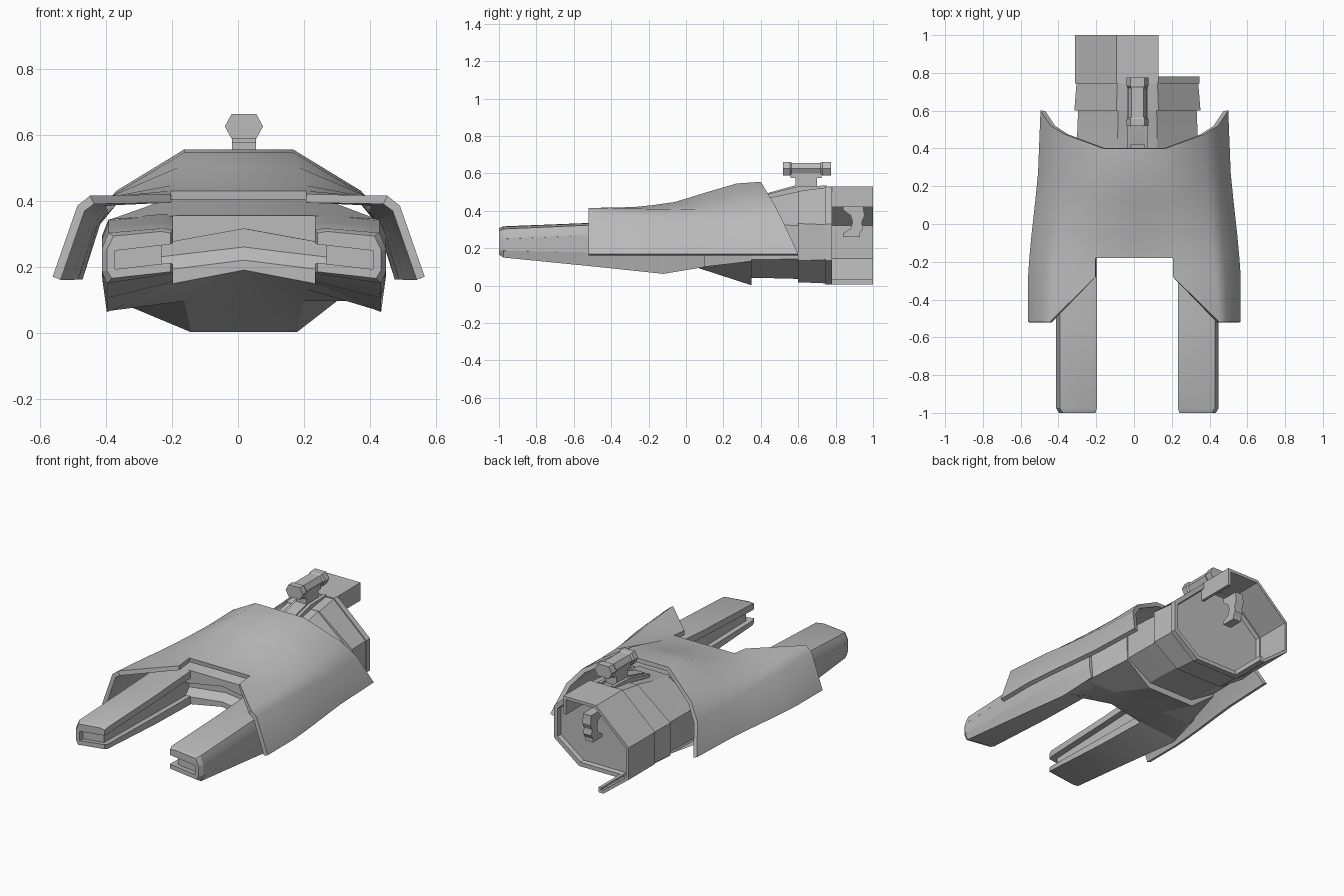
import bpy, bmesh, math

if "Cube" in bpy.data.objects:
    bpy.data.objects.remove(bpy.data.objects["Cube"])

CX = 0.018  # hull centreline

grey = bpy.data.materials.new("hull_grey")
grey.use_nodes = True
COLOR = (0.5, 0.5, 0.5, 1)
grey.diffuse_color = COLOR
grey.node_tree.nodes["Principled BSDF"].inputs["Base Color"].default_value = COLOR


def finish(name, bm, smooth=25, mirror=False, cx=CX, thick=0):
    """Make the object, apply mirror and thickness, then shade it."""
    mesh = bpy.data.meshes.new(name)
    bm.to_mesh(mesh)
    bm.free()
    mesh.materials.append(grey)
    obj = bpy.data.objects.new(name, mesh)
    bpy.context.collection.objects.link(obj)
    obj.location.x = cx
    if mirror:
        obj.modifiers.new("Mirror", "MIRROR").use_clip = True
    if thick:
        mod = obj.modifiers.new("Thickness", "SOLIDIFY")
        mod.thickness, mod.offset, mod.use_even_offset = thick, -1, True
    if obj.modifiers:
        graph = bpy.context.evaluated_depsgraph_get()
        mesh = bpy.data.meshes.new_from_object(obj.evaluated_get(graph))
        obj.modifiers.clear()
        obj.data = mesh
    mesh.shade_smooth()
    mesh.set_sharp_from_angle(angle=math.radians(smooth))
    return obj


def loft(name, rows, **kw):
    """Skin a series of closed rings and cap both ends."""
    bm = bmesh.new()
    rings = [[bm.verts.new(p) for p in row] for row in rows]
    for a, b in zip(rings, rings[1:]):
        for i in range(len(a)):
            k = (i + 1) % len(a)
            bm.faces.new((a[i], a[k], b[k], b[i]))
    bm.faces.new(rings[0])
    bm.faces.new(rings[-1])
    bmesh.ops.recalc_face_normals(bm, faces=bm.faces[:])
    return finish(name, bm, **kw)


def ring(y, half):
    """Full cross-section from its +x half, listed bottom to top."""
    pts = [(x, y, z) for x, z in half]
    return pts + [(-x, y, z) for x, z in reversed(half) if x > 0]


def octagon(inset=0, top=0.53, bottom=0.005):
    return [(0.16 - inset / 2, bottom), (0.33 - inset, 0.135 + inset / 2),
            (0.33 - inset, 0.33 - inset / 2), (0.11 - inset / 2, top)]


def box(name, x0, x1, y0, y1, z0, z1, **kw):
    return loft(name, [[(x0, y, z0), (x1, y, z0), (x1, y, z1), (x0, y, z1)]
                       for y in (y0, y1)], **kw)


# Cowl: half grid from centre to lower edge, with a forked front opening
SECTIONS = [
    (-0.52, [(0, .415), (.21, .415), (.45, .415), (.488, .385), (.563, .17)]),
    (-0.28, [(0, .42), (.205, .42), (.43, .412), (.48, .375), (.563, .17)]),
    (-0.18, [(0, .43), (.205, .43), (.42, .41), (.475, .37), (.556, .17)]),
    (-0.06, [(0, .447), (.2, .447), (.41, .408), (.465, .36), (.545, .17)]),
    (0.12, [(0, .502), (.18, .502), (.395, .41), (.455, .35), (.525, .17)]),
    (0.27, [(0, .546), (.165, .546), (.383, .415), (.45, .34), (.51, .17)]),
]
bm = bmesh.new()
grid = [[bm.verts.new((x, y, z)) for x, z in pts] for y, pts in SECTIONS]
# The trailing edge sweeps backward toward its lower corners
grid.append([bm.verts.new(p) for p in (
    (0, .4, .555), (.165, .4, .555), (.37, .475, .43), (.443, .52, .34), (.497, .6, .17))])
for r in range(len(grid) - 1):
    for c in range(4):
        if (r < 2 and c == 0) or (r == 0 and c == 1):
            continue
        bm.faces.new((grid[r][c], grid[r][c + 1], grid[r + 1][c + 1], grid[r + 1][c]))
bm.faces.new((grid[1][1], grid[0][2], grid[1][2]))
for v in [v for v in bm.verts if not v.link_faces]:
    bm.verts.remove(v)
bmesh.ops.recalc_face_normals(bm, faces=bm.faces[:])
if sum(f.normal.z for f in bm.faces) < 0:
    bmesh.ops.reverse_faces(bm, faces=bm.faces[:])
finish("cowl", bm, smooth=40, mirror=True, cx=0.002, thick=0.026)

# Fork prongs: an upper slab, a recessed core and a lower slab on each side
STATIONS = [  # y, inner x, outer x, top in/out, recess top/bottom, bottom in/out
    (-1.0, .222, .415, .302, .285, .268, .212, .185, .165),
    (-0.975, .215, .43, .312, .295, .272, .208, .18, .15),
    (-0.52, .215, .43, .33, .315, .29, .2, .155, .105),
    (-0.12, .215, .43, .355, .335, .31, .195, .145, .063),
    (0.1, .215, .4, .36, .34, .31, .19, .14, .1),
]
upper, core, lower = [], [], []
for y, xi, xo, ti, to, rt, rb, bi, bo in STATIONS:
    ro, so = rt - 0.022, rb - 0.022
    upper.append([(xi, y, rt), (xi, y, ti), (xi + .03, y, ti + .005),
                  (xo - .02, y, to + .008), (xo, y, ro + .005), (xo, y, ro)])
    cy = max(y, -0.965)
    core.append([(xi + .035, cy, rb - .01), (xi + .035, cy, rt + .005),
                 (xo, cy, ro), (xo, cy, so)])
    lower.append([(xi, y, bi), (xi, y, rb), (xo, y, so), (xo - .015, y, bo)])
core.pop(0)
for name, rows in (("prong_upper", upper), ("prong_core", core), ("prong_lower", lower)):
    loft(name, rows, mirror=True)

# Outer wall closing the channel beside the tip
loft("prong_outer_wall", [[(.39, y, .188), (x, y, .188), (x, y, .25), (.39, y, .25)]
                          for y, x in ((-1, .415), (-.975, .43), (-.96, .43))], mirror=True)

# Bridge between the prongs, with the same channel running across it
loft("bridge_upper", [
    ring(-.18, [(0, .315), (.22, .275), (.4, .275), (.425, .3), (.4, .345), (.2, .355), (0, .355)]),
    ring(.3, [(0, .315), (.2, .275), (.33, .275), (.34, .3), (.3, .38), (.15, .44), (0, .44)])])
loft("bridge_core", [
    ring(y, [(0, .2), (.22, .18), (.38, .14), (.41, .3), (.22, .3), (0, .33)])
    for y in (-.14, .1)])

# Keel dropping from the bridge to the engine
loft("keel", [
    ring(-.18, [(0, .19), (.2, .152), (.23, .146), (.24, .19), (0, .22)]),
    ring(-.1, [(0, .165), (.19, .132), (.412, .066), (.426, .25), (0, .3)]),
    ring(.06, [(0, .107), (.18, .096), (.385, .096), (.4, .3), (0, .35)]),
    ring(.35, [(0, .002), (.16, .002), (.325, .13), (.33, .33), (0, .45)])], smooth=20)

# Engine sections stepping outward toward the rear
loft("engine_neck", [ring(.28, octagon(.01, .44, .04)), ring(.45, octagon(.01, .47, .04)),
                     ring(.6, octagon(.016, .503, .036))], smooth=8)
loft("engine_drum", [ring(.6, octagon(-.004, .505, .018)),
                     ring(.75, octagon(.008, .525, .012))], smooth=8)

# Nozzle rim: a hollow collar with a recessed back plate
bm = bmesh.new()
loops = [[bm.verts.new(p) for p in ring(y, octagon(i, .53 - i, .005 + i))]
         for y, i in ((.745, 0), (.78, 0), (.78, .025), (.755, .03))]
for a, b in zip(loops, loops[1:]):
    for i in range(len(a)):
        k = (i + 1) % len(a)
        bm.faces.new((a[i], a[k], b[k], b[i]))
bm.faces.new(loops[-1])
bm.faces.new(loops[0])
bmesh.ops.recalc_face_normals(bm, faces=bm.faces[:])
finish("nozzle_rim", bm, smooth=8)

# Rear shroud wrapping one side of the nozzle, with turned-in edges
path = [(-.125, .035), (-.125, .005)] + [(-x, z) for x, z in octagon()]
path += [(.112, .53), (.112, .42)]
bm = bmesh.new()
edges = [[bm.verts.new((x, y, z)) for x, z in path] for y in (.76, 1)]
for i in range(len(path) - 1):
    bm.faces.new((edges[0][i], edges[0][i + 1], edges[1][i + 1], edges[1][i]))
bmesh.ops.recalc_face_normals(bm, faces=bm.faces[:])
if max(bm.faces, key=lambda f: f.calc_center_median().z).normal.z < 0:
    bmesh.ops.reverse_faces(bm, faces=bm.faces[:])
finish("rear_shroud", bm, smooth=8, thick=0.018)

# Curved hook inside the nozzle
ARC = [(.84, .95, .43), (.84, .95, .405), (.88, .955, .375), (.89, .94, .34),
       (.88, .945, .305), (.84, .93, .28), (.84, .93, .26)]
loft("nozzle_hook", [[(-.04, a, z), (.015, a, z), (.015, b, z), (-.04, b, z)]
                     for a, b, z in ARC])

# Top gun: rails, ramp, pedestal and hexagonal barrel
for side in (-1, 1):
    x = side * .045
    loft("gun_rail", [[(x - .01, y, z - .05), (x + .01, y, z - .05), (x + .01, y, z), (x - .01, y, z)]
                      for y, z in ((.4, .48), (.6, .53), (.75, .535))])
loft("gun_ramp", [[(-.036, y, z - .06), (.036, y, z - .06), (.036, y, z), (-.036, y, z)]
                  for y, z in ((.42, .49), (.58, .535), (.7, .54))])
box("gun_pedestal", -.036, .036, .585, .7, .5, .6)
box("gun_saddle", -.036, .036, .56, .725, .575, .6)


def hexagon(y, s):
    return [(r * .058 * s, y, .625 + h * .037 * s)
            for r, h in ((1, 0), (.65, 1), (-.65, 1), (-1, 0), (-.65, -1), (.65, -1))]


loft("gun_barrel", [hexagon(y, s) for y, s in
                    ((.518, 1), (.555, 1), (.565, .86), (.72, .86), (.73, 1), (.775, 1))], smooth=8)
